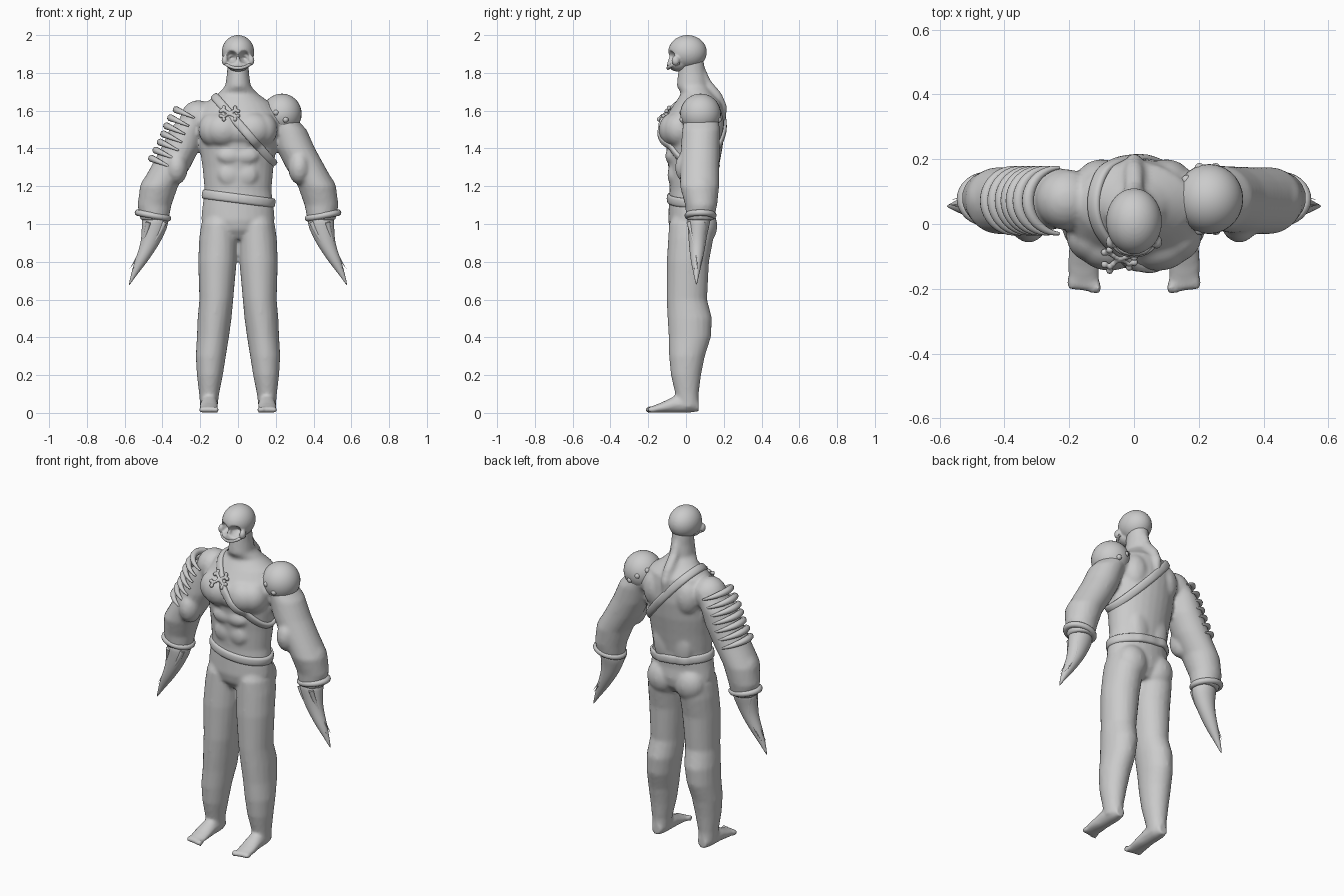
import bpy, bmesh, math
from math import sin, cos, pi
from mathutils import Vector, Matrix
from mathutils.bvhtree import BVHTree

cube = bpy.data.objects.get("Cube")
if cube:
    bpy.data.objects.remove(cube)

grey = bpy.data.materials.new("plain_grey")
grey.use_nodes = True
grey.diffuse_color = (0.6, 0.6, 0.6, 1)
grey.node_tree.nodes["Principled BSDF"].inputs["Base Color"].default_value = (0.6, 0.6, 0.6, 1)


def blob(bm, c, r, seg=20):
    """Ellipsoid at c with radii r."""
    m = Matrix.Translation(c) @ Matrix.Diagonal((*r, 1))
    return bmesh.ops.create_uvsphere(bm, u_segments=seg, v_segments=seg * 2 // 3, radius=1, matrix=m)["verts"]


def loft(bm, rings, side=1, along="z", n=20):
    """Closed tube through (x, y, z, radius, radius) rings."""
    rows = []
    for x, y, z, a, b in rings:
        row = []
        for i in range(n):
            p, q = a * cos(2 * pi * i / n), b * sin(2 * pi * i / n)
            off = (p, q, 0) if along == "z" else (p, 0, q)
            row.append(bm.verts.new(Vector((x * side, y, z)) + Vector(off)))
        rows.append(row)
    for r, s in zip(rows, rows[1:]):
        for i in range(n):
            bm.faces.new((r[i], r[(i + 1) % n], s[(i + 1) % n], s[i]))
    bm.faces.new(rows[0])
    bm.faces.new(rows[-1])


def finish(name, bm, voxel=0, smooth=0, subsurf=0):
    bmesh.ops.recalc_face_normals(bm, faces=bm.faces)
    me = bpy.data.meshes.new(name)
    bm.to_mesh(me)
    bm.free()
    me.materials.append(grey)
    me.polygons.foreach_set("use_smooth", [True] * len(me.polygons))
    ob = bpy.data.objects.new(name, me)
    bpy.context.collection.objects.link(ob)
    if voxel:
        m = ob.modifiers.new("blend", "REMESH")
        m.mode, m.voxel_size, m.use_smooth_shade = "VOXEL", voxel, True
    if smooth:
        m = ob.modifiers.new("soften", "SMOOTH")
        m.factor, m.iterations = 0.5, smooth
    if subsurf:
        ob.modifiers.new("subdivide", "SUBSURF").levels = subsurf


def rod(name, pts, radius, taper=None, closed=False):
    """Round rod along a smooth path."""
    cu = bpy.data.curves.new(name, "CURVE")
    cu.dimensions, cu.bevel_depth, cu.bevel_resolution = "3D", radius, 3
    cu.use_fill_caps = True
    sp = cu.splines.new("POLY")
    sp.points.add(len(pts) - 1)
    for i, p in enumerate(pts):
        sp.points[i].co = (*p, 1)
        sp.points[i].radius = taper(i / (len(pts) - 1)) if taper else 1
    sp.use_cyclic_u, sp.use_smooth = closed, True
    cu.materials.append(grey)
    bpy.context.collection.objects.link(bpy.data.objects.new(name, cu))


# Torso: rings of z, y, half width, half depth
torso = [(.92, .03, .09, .08), (.97, .03, .165, .115), (1.02, .03, .195, .125), (1.08, .028, .19, .12),
         (1.18, .033, .177, .12), (1.3, .04, .188, .134), (1.4, .045, .203, .148), (1.5, .045, .212, .16),
         (1.58, .05, .215, .15), (1.64, .065, .175, .125), (1.69, .06, .105, .085), (1.73, .033, .068, .082),
         (1.8, .03, .058, .072), (1.89, .03, .055, .06)]
body = bmesh.new()
loft(body, [(0, y, z, a, b) for z, y, a, b in torso], n=28)
blob(body, (0, -.055, 1.5), (.09, .083, .09))                # breastbone
for s in (1, -1):
    blob(body, (s * .075, -.06, 1.5), (.105, .085, .092))    # chest
    blob(body, (s * .125, -.035, 1.5), (.085, .085, .092))   # outer chest
    blob(body, (s * .1, .13, 1.53), (.08, .07, .11))         # shoulder blade
    blob(body, (s * .06, .125, 1.22), (.065, .035, .12))     # lower back
    blob(body, (s * .09, .088, .99), (.092, .078, .1))       # buttock
    blob(body, (s * .04, -.075, 1.36), (.07, .035, .045))    # upper stomach
    blob(body, (s * .045, -.068, 1.26), (.06, .03, .06))     # lower stomach
wrap = BVHTree.FromBMesh(body)

# Legs, arms and feet blended into the body
leg = [(.1, .03, 1.08, .06, .08), (.1, .03, 1.0, .095, .12), (.104, .025, .92, .102, .12), (.109, .01, .8, .102, .112),
       (.115, .005, .6, .09, .107), (.124, .02, .5, .09, .118), (.133, .02, .4, .085, .112),
       (.144, .005, .3, .08, .095), (.149, 0, .2, .069, .08), (.153, .005, .1, .053, .062), (.154, .012, .03, .046, .056)]
arm = [(.2, .08, 1.6, .07, .085), (.268, .08, 1.5, .095, .1), (.305, .075, 1.4, .103, .103),
       (.358, .072, 1.3, .105, .104), (.418, .072, 1.2, .101, .104), (.442, .08, 1.1, .09, .085), (.442, .075, 1.02, .074, .072)]
foot = [(.152, .067, .04, .03, .033), (.152, .02, .046, .045, .045), (.153, -.06, .045, .046, .045),
        (.156, -.13, .028, .05, .027), (.156, -.18, .018, .047, .018)]
for s in (1, -1):
    loft(body, leg, s)
    loft(body, arm, s)
    loft(body, foot, s, along="y")
    blob(body, (s * .21, .075, 1.56), (.095, .095, .095))    # shoulder
    blob(body, (s * .325, .015, 1.3), (.06, .073, .09))      # inner elbow muscle
    blob(body, (s * .46, .075, 1.17), (.062, .08, .09))      # forearm muscle
    blob(body, (s * .16, .01, .28), (.062, .075, .05))       # trouser fold
    for i in range(5):                                       # toes
        blob(body, (s * (.112 + .021 * i), -.196 + .004 * i, .017), (.013, .024, .018), 10)
loft(body, [(0, .075, 1.84, .02, .02), (0, .105, 1.76, .028, .025), (0, .155, 1.69, .03, .035),
            (0, .187, 1.62, .028, .032), (0, .19, 1.54, .015, .02)], n=12)  # spine ridge
finish("body", body, voxel=.011, smooth=3)

# Head with sunken eyes
head = bmesh.new()
blob(head, (0, .008, 1.91), (.086, .102, .09), 48)
blob(head, (0, -.042, 1.852), (.064, .056, .045), 40)
for v in head.verts:
    for s in (1, -1):
        d = (v.co - Vector((s * .034, -.085, 1.882))).length / .036
        if d < 1:
            v.co.y += .05 * (1 - d * d)
for s in (1, -1):
    blob(head, (s * .07, -.055, 1.865), (.017, .022, .026))   # cheek knob
blob(head, (0, -.08, 1.868), (.011, .014, .02))               # nose
for i in range(-4, 5):                                        # teeth
    a = i * .23
    blob(head, (.062 * sin(a), -.04 - .053 * cos(a), 1.84), (.008, .009, .014), 8)
finish("head", head, voxel=.006, smooth=2)
rod("mask_lower_rim", [(.07 * sin(a), -.035 - .06 * cos(a), 1.825 + .025 * sin(a) ** 2)
                       for a in [i * pi / 16 - pi / 2 for i in range(17)]], .009)


def band(name, c, u, v, width, n=56):
    """Flat strap that hugs the torso in the plane of u and v."""
    c, u, v = Vector(c), Vector(u).normalized(), Vector(v).normalized()
    across = u.cross(v)
    bm, rows = bmesh.new(), []
    for i in range(n):
        d = u * cos(2 * pi * i / n) + v * sin(2 * pi * i / n)
        hit = wrap.ray_cast(c + d * .8, -d)[0]
        rows.append([bm.verts.new(hit + d * h + across * w * width / 2)
                     for h, w in ((-.02, -1), (.008, -1), (.014, -.6), (.014, .6), (.008, 1), (-.02, 1))])
    for i in range(n):
        r, q = rows[i], rows[(i + 1) % n]
        for k in range(6):
            bm.faces.new((r[k], q[k], q[(k + 1) % 6], r[(k + 1) % 6]))
    finish(name, bm, smooth=1, subsurf=1)


band("chest_strap", (.03, .03, 1.5), (.66, 0, -.75), (0, 1, 0), .05)
band("belt", (0, .03, 1.135), (1, 0, -.13), (0, 1, 0), .055)

# Crossed bones resting on the strap
bones = bmesh.new()
for s in (1, -1):
    for k in range(-4, 5):
        t = k / 4
        end = abs(k) == 4
        for side in ((-1, 1) if end else (0,)):
            x, z = -.045 + t * .038 - s * side * .008, 1.585 + s * t * .022 + side * .009
            p = wrap.ray_cast(Vector((x, -1, z)), Vector((0, 1, 0)))[0]
            blob(bones, p - Vector((0, .015, 0)), (.012,) * 3 if end else (.01,) * 3, 8)
finish("crossed_bones", bones, voxel=.004, smooth=2)

# Wrist bands and pointed claw hands
claw = [(.442, .072, 1.06, .07, .07), (.437, .067, 1, .073, .06), (.45, .062, .95, .062, .052),
        (.464, .06, .9, .052, .046), (.488, .058, .85, .043, .039), (.514, .056, .8, .035, .031),
        (.552, .055, .73, .016, .014), (.577, .055, .675, .002, .002)]
for s, label in ((1, "left"), (-1, "right")):
    rod(label + "_wrist_band", [(s * (.45 + .08 * cos(a)), .077 + .068 * sin(a), 1.045 + .015 * cos(a))
                                for a in [i * pi / 16 for i in range(32)]], .017, closed=True)
    hand = bmesh.new()
    loft(hand, claw, s, n=16)
    finish(label + "_claw_hand", hand, subsurf=1)
    for k in range(4):
        a = k * pi / 2 + .6
        path = [(s * (.44 + .1 * t * t + .02 * t + (.06 - .045 * t) * cos(a + t)), .06 + (.053 - .037 * t) * sin(a + t), 1.01 - .25 * t)
                for t in [i / 8 for i in range(9)]]
        rod(label + "_claw_finger", path, .014, taper=lambda t: 1.02 - t)

# Domed shoulder guard with studs on its rim
centre = Vector((.232, .077, 1.583))
guard = bmesh.new()
blob(guard, centre, (.105, .108, .107), 28)
finish("shoulder_guard", guard)
studs = bmesh.new()
for i in range(10):
    a = 2 * pi * i / 10
    p = centre + Vector((.08 * cos(a) - .005, .1 * sin(a), -.06 * cos(a) - .012))
    blob(studs, p, (.016,) * 3, 12)
finish("guard_studs", studs)

# Curved ribs wrapped around the outside of the right upper arm
for i in range(7):
    z = 1.56 - i * .043
    lo = max(k for k in range(len(arm)) if arm[k][2] >= z)
    t = (arm[lo][2] - z) / (arm[lo][2] - arm[lo + 1][2])
    x = arm[lo][0] * (1 - t) + arm[lo + 1][0] * t
    path = [(-x - .1 * cos(a), .072 + .102 * sin(a), z + .045 * cos(a)) for a in [k * .14 for k in range(-11, 12)]]
    rod("arm_rib", path, .019, taper=lambda t: .25 + .75 * sin(pi * t))
